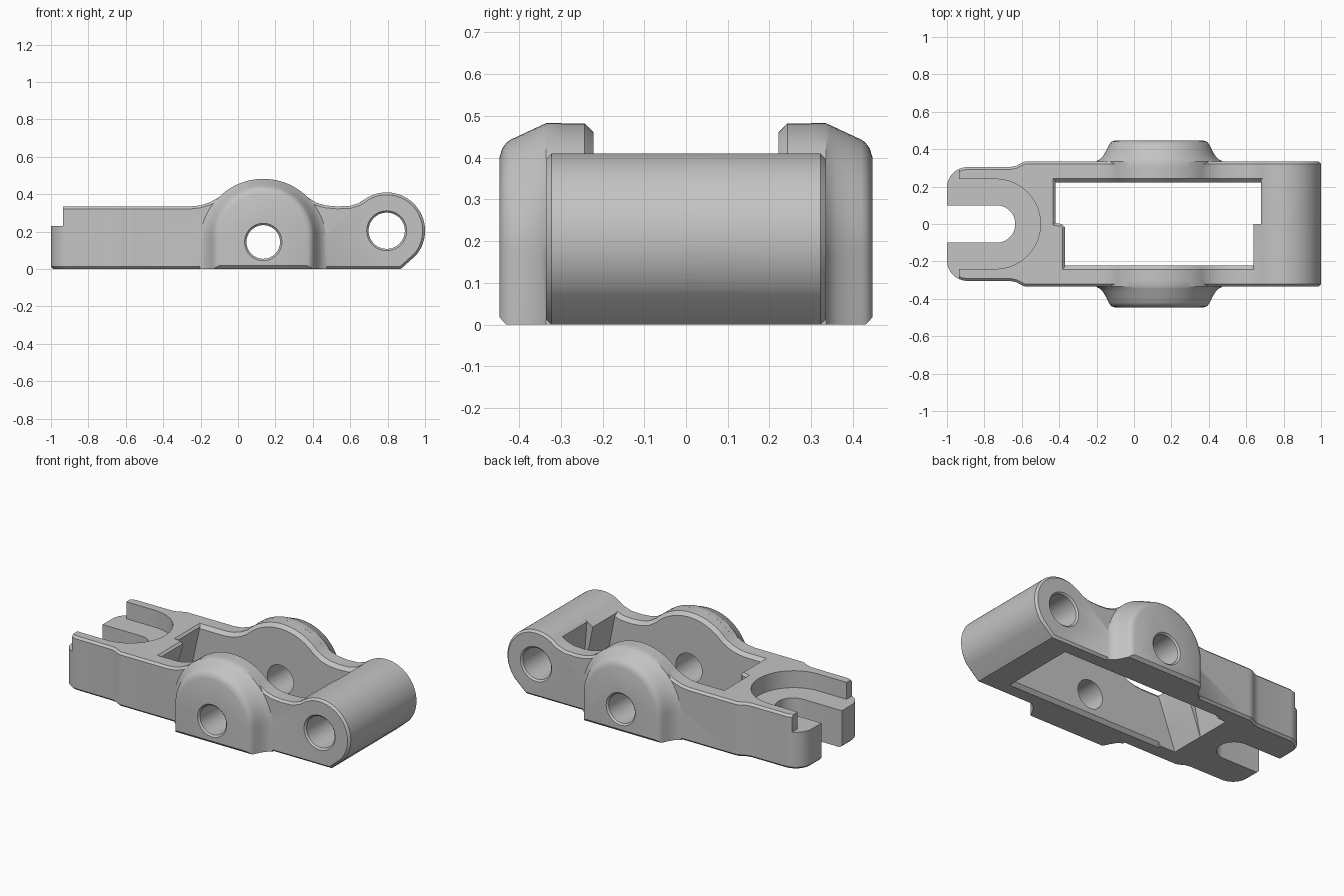
import bpy, bmesh
from math import sin, cos, radians

cube = bpy.data.objects.get("Cube")
if cube:
    bpy.data.objects.remove(cube, do_unlink=True)

metal = bpy.data.materials.new("light grey metal")
metal.use_nodes = True
GREY = (0.55, 0.55, 0.55, 1)
metal.diffuse_color = GREY
metal.node_tree.nodes["Principled BSDF"].inputs["Base Color"].default_value = GREY


def arc(cx, cy, r, start, end, n=24):
    angles = [radians(start + (end - start) * i / n) for i in range(n + 1)]
    return [(cx + r * cos(a), cy + r * sin(a)) for a in angles]


def finish(bm, name):
    bmesh.ops.recalc_face_normals(bm, faces=bm.faces)
    mesh = bpy.data.meshes.new(name)
    bm.to_mesh(mesh)
    bm.free()
    mesh.materials.append(metal)
    obj = bpy.data.objects.new(name, mesh)
    bpy.context.collection.objects.link(obj)
    return obj


def loft(name, rings, bevels=(0, 0)):
    """Skin a list of closed rings, cap both ends, chamfer each cap by its own width."""
    bm = bmesh.new()
    loops = [[bm.verts.new(p) for p in ring] for ring in rings]
    for a, b in zip(loops, loops[1:]):
        for i in range(len(a)):
            j = (i + 1) % len(a)
            bm.faces.new((a[i], a[j], b[j], b[i]))
    caps = [bm.faces.new(loops[0]), bm.faces.new(loops[-1])]
    bmesh.ops.recalc_face_normals(bm, faces=bm.faces)
    rims = [list(cap.edges) for cap in caps]
    for edges, width in zip(rims, bevels):
        if width:
            bmesh.ops.bevel(bm, geom=edges, offset=width, segments=1,
                            affect='EDGES', clamp_overlap=False)
    return finish(bm, name)


def prism_y(name, pts, y0, y1, bevels=(0, 0)):
    return loft(name, [[(x, y, z) for x, z in pts] for y in (y0, y1)], bevels)


def prism_z(name, pts, z0, z1, bevels=(0, 0)):
    return loft(name, [[(x, y, z) for x, y in pts] for z in (z0, z1)], bevels)


def combine(target, tool, operation):
    mod = target.modifiers.new("combine", 'BOOLEAN')
    mod.operation, mod.object, mod.solver = operation, tool, 'EXACT'
    bpy.context.view_layer.objects.active = target
    bpy.ops.object.modifier_apply(modifier=mod.name)
    bpy.data.objects.remove(tool, do_unlink=True)


TOP = 0.335
INNER, OUTER = 0.222, 0.335
PIVOT = (0.135, 0.145)
PIN = (0.795, 0.205)

# Rounded end with a flattened lower corner, shared by walls and end block
end_curve = arc(*PIN, 0.205, 121, -40, 40) + [(0.87, 0)]

# Side walls with the hump over the pivot, wider chamfer inside
wall_profile = ([(-0.57, 0), (-0.57, TOP), (-0.25, TOP), (-0.2, 0.341), (-0.15, 0.357)]
                + arc(*PIVOT, 0.337, 135, 45, 32)
                + [(0.42, 0.354), (0.47, 0.34), (0.53, TOP), (0.6, 0.338), (0.65, 0.354)]
                + end_curve)
body = prism_y("rocker_arm", wall_profile, INNER, OUTER, (0.021, 0.013))
combine(body, prism_y("right_wall", wall_profile, -OUTER, -INNER, (0.013, 0.021)), 'UNION')

# Solid end block, stepped across the middle, undercut towards the bottom
for x, z, y0, y1 in ((0.64, 0.349, -0.3, 0), (0.68, 0.369, -0.01, 0.3)):
    pts = [(0.71, 0), (x, z)] + end_curve
    combine(body, prism_y("end_block", pts, y0, y1), 'UNION')

# Fork block, flush with the walls where they meet
half = [(-0.42, 0.3), (-0.5, 0.3), (-0.53, OUTER), (-0.575, OUTER), (-0.59, 0.332),
        (-0.61, 0.322), (-0.63, 0.311), (-0.66, 0.305)] + arc(-0.89, 0.194, 0.11, 90, 180, 14)
right_half = [(x, -y) for x, y in reversed(half)]
right_half[-1] = (-0.37, -0.3)
outline = half + right_half + [(-0.37, -0.015), (-0.385, 0), (-0.42, 0.005)]
fork = prism_z("fork", outline, 0, TOP, (0.013, 0.013))

# Fork slot, raised-wall recess and shortened wall tips
slot = [(-1.1, 0.1)] + arc(-0.735, 0, 0.1, 90, -90) + [(-1.1, -0.1)]
recess = [(-1.1, 0.24)] + arc(-0.74, 0, 0.24, 90, -90, 32) + [(-1.1, -0.24)]
tips = [(-1.1, -0.4), (-0.935, -0.4), (-0.935, 0.4), (-1.1, 0.4)]
for pts, floor in ((slot, -0.1), (recess, 0.23), (tips, 0.23)):
    combine(fork, prism_z("cutter", pts, floor, 0.6), 'DIFFERENCE')

# Sloping undercut of the fork block inside the opening
for x, y0, y1 in ((-0.37, -INNER, 0), (-0.42, 0, INNER)):
    pts = [(x, 0.31), (-0.49, -0.01), (-0.2, -0.01), (-0.2, 0.31)]
    combine(fork, prism_y("undercut", pts, y0, y1), 'DIFFERENCE')
combine(body, fork, 'UNION')

# Arched pivot bosses: y, radius, top height, foot height
sections = ((0.3, 0.3374, 0.4824, 0), (0.335, 0.3374, 0.4824, 0), (0.345, 0.319, 0.478, 0),
            (0.36, 0.303, 0.471, 0), (0.39, 0.284, 0.457, 0), (0.42, 0.27, 0.443, 0),
            (0.43, 0.264, 0.436, 0), (0.44, 0.254, 0.422, 0.01), (0.447, 0.235, 0.4, 0.018))
for side in (1, -1):
    rings = []
    for y, r, top, foot in sections:
        pts = arc(PIVOT[0], top - r, r, 180, 0, 40)
        pts = [(PIVOT[0] - r, foot)] + pts + [(PIVOT[0] + r, foot)]
        rings.append([(x, side * y, z) for x, z in pts])
    combine(body, loft("boss", rings), 'UNION')

# Through holes with countersunk mouths
for (cx, cz), r, face in ((PIVOT, 0.09, 0.447), (PIN, 0.097, OUTER)):
    steps = [(face - 0.01, r), (face + 0.04, r + 0.05)]
    steps = [(-y, q) for y, q in reversed(steps)] + steps
    rings = [[(x, y, z) for x, z in arc(cx, cz, q, 0, 360 - 7.5, 47)] for y, q in steps]
    combine(body, loft("drill", rings), 'DIFFERENCE')

# Smooth curves, sharp edges
bpy.ops.object.select_all(action='DESELECT')
body.select_set(True)
bpy.context.view_layer.objects.active = body
bpy.ops.object.shade_smooth_by_angle(angle=radians(30))
